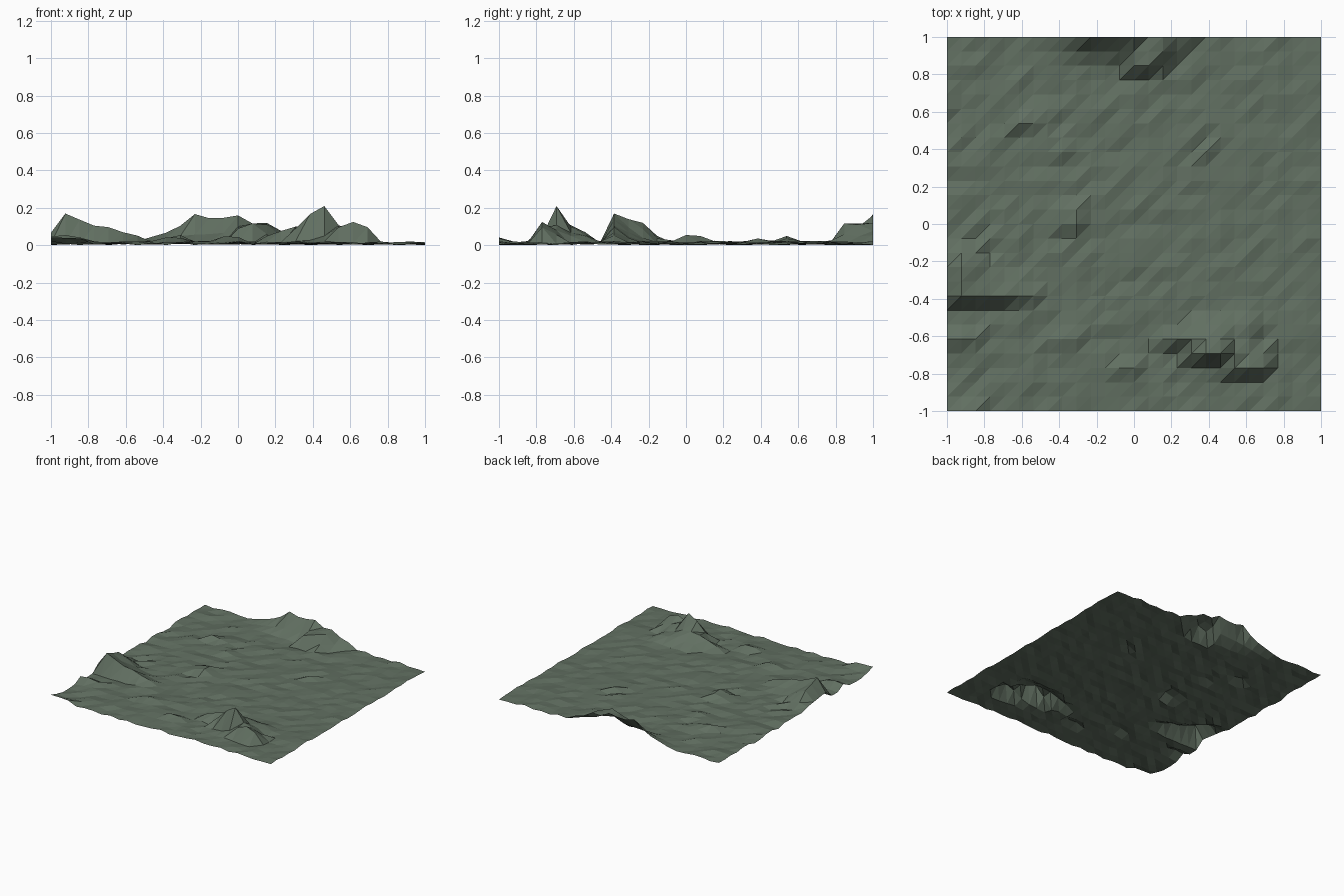
import bpy, bmesh, random

if "Cube" in bpy.data.objects:
    bpy.data.objects.remove(bpy.data.objects["Cube"])

random.seed(7)
N = 26                      # cells per side
STEP = 2 / N

# gently uneven base ground, slightly rougher towards the left
height = {}
for j in range(N + 1):
    for i in range(N + 1):
        rough = 0.024 - 0.008 * i / N
        height[i, j] = 0.014 + rough * random.random()

# rows of raised ground: (first column, row, heights along +x)
hills = [
    # front right peak
    (18, 3, (.04, .06, .11, .135, .11)),
    (17, 4, (.10, .18, .22, .12, .09, .07)),
    (15, 5, (.06, .09, .11, .12, .11, .08, .06)),
    (17, 6, (.06, .07, .08, .07, .06)),
    # left peak
    (0, 8, (.08, .18, .15, .115, .11, .08, .065)),
    (0, 9, (.07, .15, .11, .08, .06, .05)),
    (0, 10, (.06, .13, .10, .05)),
    (0, 11, (.05, .06, .05)),
    # ridge on the back edge
    (13, 24, (.10, .13, .07)),
    (8, 25, (.05, .06, .07, .07, .08, .11, .13, .12, .06)),
    (7, 26, (.055, .08, .115, .18, .155, .16, .17, .13, .13, .09, .065)),
    # small bumps
    (0, 5, (.06, .065, .055)),
    (8, 5, (.055, .05)),
    (12, 3, (.06, .055)),
    (8, 13, (.05, .065, .03)),
    (8, 14, (.05, .06, .03)),
    (5, 20, (.06, .05)),
    (18, 18, (.05,)),
    (8, 18, (.05,)),
    (0, 0, (.055, .05, .05)),
]
for i0, j, row in hills:
    for k, h in enumerate(row):
        height[i0 + k, j] = h

# triangulated sheet, every cell split on the same diagonal
low = min(height.values())
bm = bmesh.new()
v = {(i, j): bm.verts.new((-1 + i * STEP, -1 + j * STEP, h - low + 0.003 * (i % 2)))
     for (i, j), h in height.items()}
for j in range(N):
    for i in range(N):
        a, b, c, d = v[i, j], v[i + 1, j], v[i + 1, j + 1], v[i, j + 1]
        bm.faces.new((a, b, c))
        bm.faces.new((a, c, d))
ground_z = min(p.co.z for p in bm.verts)
for p in bm.verts:
    p.co.z -= ground_z
mesh = bpy.data.meshes.new("terrain")
bm.to_mesh(mesh)
bm.free()
terrain = bpy.data.objects.new("terrain", mesh)
bpy.context.collection.objects.link(terrain)

# mossy green
mat = bpy.data.materials.new("moss")
mat.diffuse_color = (0.12, 0.16, 0.12, 1)
mat.use_nodes = True
mat.node_tree.nodes["Principled BSDF"].inputs["Base Color"].default_value = mat.diffuse_color
mesh.materials.append(mat)
